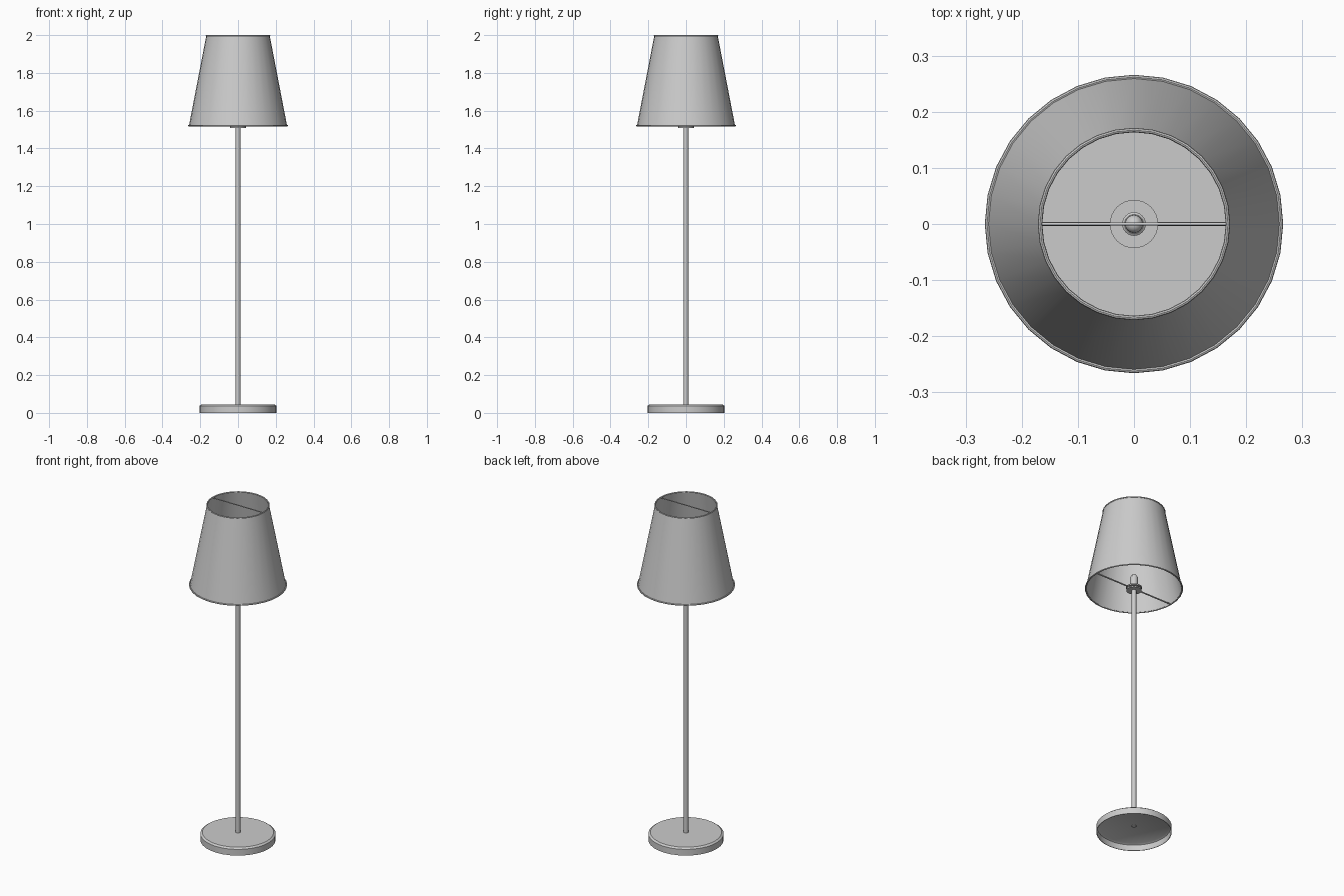
import bpy, bmesh, math

if "Cube" in bpy.data.objects:
    bpy.data.objects.remove(bpy.data.objects["Cube"])


def finish(name, bm):
    bmesh.ops.remove_doubles(bm, verts=bm.verts, dist=1e-5)
    bmesh.ops.recalc_face_normals(bm, faces=bm.faces)
    me = bpy.data.meshes.new(name)
    bm.to_mesh(me)
    bm.free()
    ob = bpy.data.objects.new(name, me)
    bpy.context.collection.objects.link(ob)
    bpy.ops.object.select_all(action='DESELECT')
    ob.select_set(True)
    bpy.context.view_layer.objects.active = ob
    bpy.ops.object.shade_smooth_by_angle(angle=math.radians(35))
    return ob


def lathe(name, profile, sides=32, closed=False):
    """Spin an (r, z) profile around the z axis."""
    bm = bmesh.new()
    pts = profile + profile[:1] if closed else profile
    vs = [bm.verts.new((r, 0, z)) for r, z in pts]
    es = [bm.edges.new(p) for p in zip(vs, vs[1:])]
    bmesh.ops.spin(bm, geom=vs + es, cent=(0, 0, 0), axis=(0, 0, 1),
                   angle=2 * math.pi, steps=sides, use_duplicate=False)
    return finish(name, bm)


def ring(name, r, z, thick, sides=32):
    prof = [(r + thick * math.cos(a * math.pi / 4), z + thick * math.sin(a * math.pi / 4))
            for a in range(8)]
    return lathe(name, prof, sides, closed=True)


def bar_x(name, half, z, r):
    bpy.ops.mesh.primitive_cylinder_add(vertices=8, radius=r, depth=2 * half,
                                        location=(0, 0, z), rotation=(0, math.pi / 2, 0))
    ob = bpy.context.object
    ob.name = name
    bpy.ops.object.shade_smooth_by_angle(angle=math.radians(50))


# Weighted base: hollow shell, open underneath, with a bevelled top edge
lathe("base", [(0, 0.045), (0.193, 0.045), (0.204, 0.037), (0.204, 0),
               (0.201, 0), (0.201, 0.035), (0.191, 0.041), (0, 0.041)])

# Pole from the base to the lamp fitting
lathe("pole", [(0, 0.036), (0.0125, 0.036), (0.0125, 1.53), (0, 1.53)], 16)

# Stacked discs that hold the shade
lathe("fitting_lower_disc", [(0, 1.508), (0.042, 1.508), (0.042, 1.515), (0, 1.515)])
lathe("fitting_upper_disc", [(0, 1.522), (0.043, 1.522), (0.043, 1.529), (0, 1.529)])

# Lamp socket with a small domed bulb
lathe("socket", [(0, 1.515), (0.021, 1.515), (0.021, 1.59), (0.017, 1.593), (0, 1.593)], 24)
lathe("bulb", [(0.016, 1.59)] +
      [(0.016 * math.cos(i * math.pi / 10), 1.594 + 0.016 * math.sin(i * math.pi / 10))
       for i in range(6)], 24)

# Tapered shade with thin walls
lathe("shade", [(0.260, 1.52), (0.168, 1.997), (0.165, 1.997), (0.257, 1.52)], closed=True)
ring("shade_bottom_rim", 0.262, 1.521, 0.004)
ring("shade_top_rim", 0.1675, 1.996, 0.004)

# Cross wires carrying the shade
bar_x("bottom_cross_bar", 0.259, 1.519, 0.004)
bar_x("top_cross_bar", 0.166, 1.995, 0.003)
